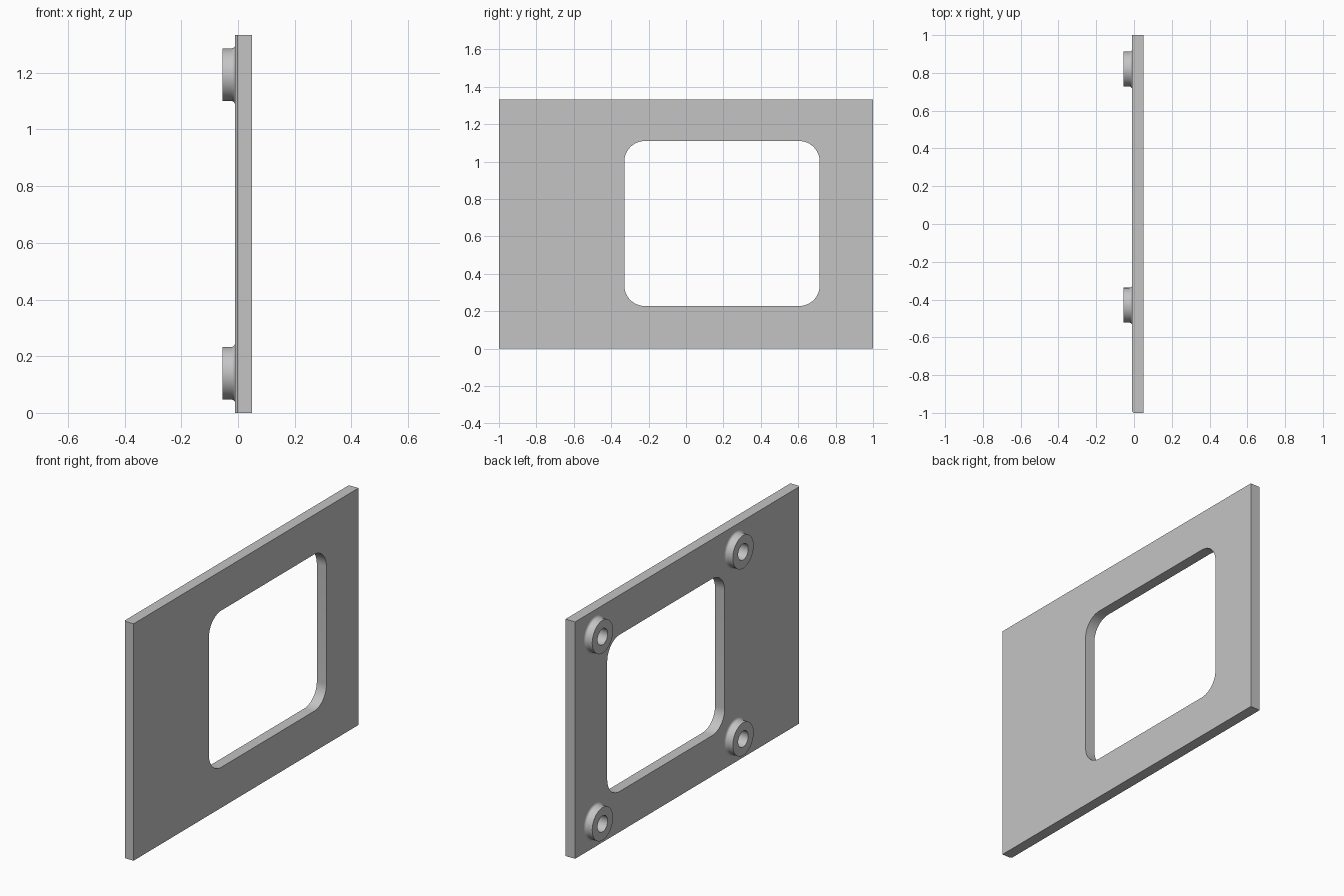
import bpy, bmesh
from math import sin, cos, pi, radians
from mathutils import Matrix, Vector

cube = bpy.data.objects.get("Cube")
if cube:
    bpy.data.objects.remove(cube, do_unlink=True)

grey = bpy.data.materials.new("plain grey")
grey.use_nodes = True
colour = (0.55, 0.55, 0.55, 1)
grey.diffuse_color = colour
grey.node_tree.nodes["Principled BSDF"].inputs["Base Color"].default_value = colour

HEIGHT = 1.333
BACK, FRONT = -0.01, 0.05          # panel thickness along x
BOSS_TIP, HOLE_END = -0.055, 0.033
BOSS_R, HOLE_R, FILLET = 0.0925, 0.045, 0.014
SEGMENTS = 48


def make_object(name, bm):
    bmesh.ops.recalc_face_normals(bm, faces=bm.faces)
    mesh = bpy.data.meshes.new(name)
    bm.to_mesh(mesh)
    bm.free()
    mesh.materials.append(grey)
    obj = bpy.data.objects.new(name, mesh)
    bpy.context.collection.objects.link(obj)
    return obj


def extrude(name, points, offset):
    bm = bmesh.new()
    face = bm.faces.new([bm.verts.new(p) for p in points])
    made = bmesh.ops.extrude_face_region(bm, geom=[face], use_keep_orig=True)
    verts = [v for v in made["geom"] if isinstance(v, bmesh.types.BMVert)]
    bmesh.ops.translate(bm, verts=verts, vec=offset)
    return make_object(name, bm)


def lathe(name, profile, y, z):
    """Turn (radius, x) points about an axis along x."""
    bm = bmesh.new()
    verts = [bm.verts.new((x, 0, r)) for r, x in profile]
    edges = [bm.edges.new(pair) for pair in zip(verts, verts[1:])]
    bmesh.ops.spin(bm, geom=verts + edges, cent=(0, 0, 0), axis=(1, 0, 0),
                   angle=2 * pi, steps=SEGMENTS, use_merge=True)
    bmesh.ops.remove_doubles(bm, verts=bm.verts, dist=0.00001)
    bmesh.ops.transform(bm, matrix=Matrix.Translation((0, y, z)), verts=bm.verts)
    return make_object(name, bm)


def rounded_rectangle(y0, y1, z0, z1, r, x, steps=12):
    corners = [(y1 - r, z1 - r), (y0 + r, z1 - r), (y0 + r, z0 + r), (y1 - r, z0 + r)]
    points = []
    for i, (cy, cz) in enumerate(corners):
        for s in range(steps + 1):
            a = (i + s / steps) * pi / 2
            points.append((x, cy + r * cos(a), cz + r * sin(a)))
    return points


def cut(target, cutter):
    mod = target.modifiers.new("cut", "BOOLEAN")
    mod.operation = "DIFFERENCE"
    mod.solver = "EXACT"
    mod.object = cutter
    bpy.context.view_layer.objects.active = target
    bpy.ops.object.modifier_apply(modifier=mod.name)
    bpy.data.objects.remove(cutter, do_unlink=True)


# Flat panel, with a small chamfer on one upright edge
c = 0.008
outline = [(BACK + c, -1, 0), (FRONT, -1, 0), (FRONT, 1, 0), (BACK, 1, 0), (BACK, -1 + c, 0)]
panel = extrude("panel", outline, Vector((0, 0, HEIGHT)))

# Window opening with rounded corners
cut(panel, extrude("window_cutter",
                   rounded_rectangle(-0.33, 0.715, 0.228, 1.11, 0.11, -0.2),
                   Vector((0.4, 0, 0))))

# Four mounting bosses with filleted feet, over blind holes in the panel
foot = [(BOSS_R + FILLET * (1 - sin(t * pi / 12)), BACK - FILLET * (1 - cos(t * pi / 12)))
        for t in range(7)]
boss_profile = foot + [(BOSS_R, BOSS_TIP), (HOLE_R, BOSS_TIP), (HOLE_R, BACK)]
hole_profile = [(0, -0.1), (HOLE_R, -0.1), (HOLE_R, HOLE_END), (0, HOLE_END)]
parts = [panel]
for side, y in (("rear", 0.82), ("front", -0.43)):
    for level, z in (("lower", 0.14), ("upper", 1.193)):
        cut(panel, lathe("hole_cutter", hole_profile, y, z))
        parts.append(lathe(f"{side}_{level}_boss", boss_profile, y, z))

# Smooth the curved walls and keep the edges sharp
bpy.ops.object.select_all(action="DESELECT")
for obj in parts:
    obj.select_set(True)
bpy.context.view_layer.objects.active = panel
bpy.ops.object.shade_smooth_by_angle(angle=radians(30))
